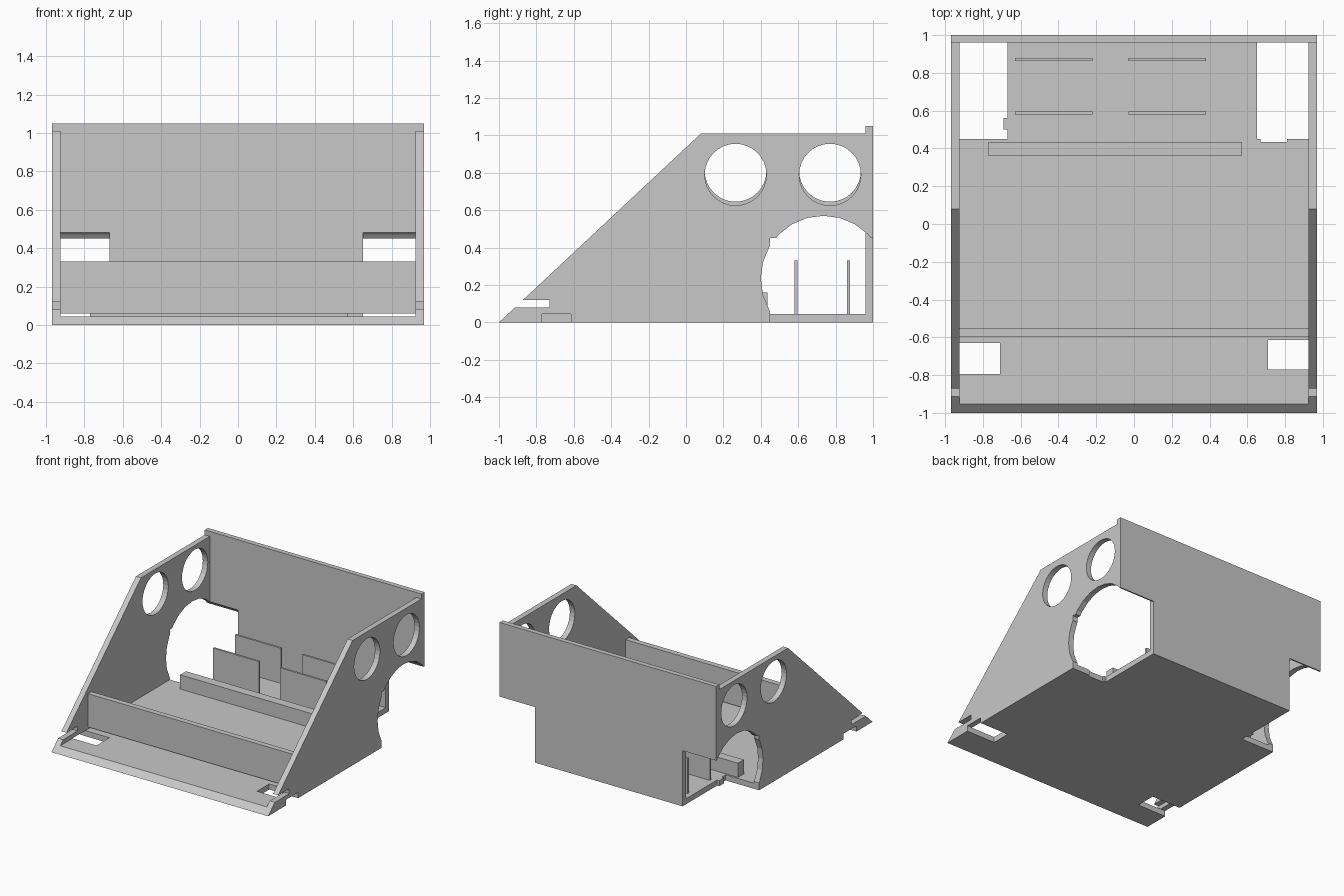
import bpy, bmesh
from math import pi, cos, sin

cube = bpy.data.objects.get("Cube")
if cube:
    bpy.data.objects.remove(cube, do_unlink=True)

grey = bpy.data.materials.new("light grey")
grey.use_nodes = True
colour = (0.58, 0.58, 0.58, 1)
grey.diffuse_color = colour
grey.node_tree.nodes["Principled BSDF"].inputs["Base Color"].default_value = colour


def prism(name, profile, x0, x1):
    """Extrude a (y, z) outline along x."""
    bm = bmesh.new()
    face = bm.faces.new([bm.verts.new((x0, y, z)) for y, z in profile])
    ext = bmesh.ops.extrude_face_region(bm, geom=[face])
    moved = [v for v in ext["geom"] if isinstance(v, bmesh.types.BMVert)]
    bmesh.ops.translate(bm, verts=moved, vec=(x1 - x0, 0, 0))
    bmesh.ops.recalc_face_normals(bm, faces=bm.faces)
    mesh = bpy.data.meshes.new(name)
    bm.to_mesh(mesh)
    bm.free()
    mesh.materials.append(grey)
    ob = bpy.data.objects.new(name, mesh)
    bpy.context.collection.objects.link(ob)
    return ob


def box(name, x, y, z):
    return prism(name, [(y[0], z[0]), (y[1], z[0]), (y[1], z[1]), (y[0], z[1])], *x)


def disc(name, x, y, z, r, sides):
    ring = [(y + r * cos(2 * pi * i / sides), z + r * sin(2 * pi * i / sides))
            for i in range(sides)]
    return prism(name, ring, *x)


def cut(ob, cutters):
    for c in cutters:
        c.hide_render = True
        mod = ob.modifiers.new("cut", 'BOOLEAN')
        mod.operation = 'DIFFERENCE'
        mod.solver = 'EXACT'
        mod.object = c
    bpy.context.view_layer.update()
    result = ob.evaluated_get(bpy.context.evaluated_depsgraph_get())
    mesh = bpy.data.meshes.new_from_object(result)
    ob.modifiers.clear()
    ob.data = mesh


# Main panels
floor = prism("floor", [(-1, 0), (0.96, 0), (0.96, 0.045), (-0.952, 0.045)], -0.925, 0.925)
back = box("back_panel", (-0.97, 0.97), (0.96, 1), (0, 1.05))
outline = [(-1, 0), (0.96, 0), (0.96, 1.01), (0.08, 1.01)]
left = prism("left_side", outline, 0.925, 0.97)
right = prism("right_side", outline, -0.97, -0.925)

# Openings: rear corners, front floor slots, side slots, round windows
rear, front, side = [], {}, {}
for s, inner, y0, y1, zc in ((1, 0.65, -0.77, -0.615, 0.79), (-1, 0.67, -0.795, -0.63, 0.81)):
    span = sorted((s * inner, s * 1.1))
    rear += [box("corner_cutter", span, (0.45, 1.1), (-0.1, 0.45)),
             disc("arch_cutter", span, 0.735, 0.235, 0.335, 24)]
    front[s] = box("floor_slot_cutter", sorted((s * 0.71, s * 1.1)), (y0, y1), (-0.1, 0.046))
    wide = sorted((s * 0.8, s * 1.1))
    side[s] = [box("side_slot_cutter", wide, (-1.1, -0.73), (0.08, 0.12))]
    side[s] += [disc("window_cutter", wide, y, zc, 0.165, 32) for y in (0.265, 0.77)]
notch = box("notch_cutter", (0.67, 0.81), (0.435, 0.6), (-0.1, 0.1))

cut(floor, [rear[0], rear[2], notch, front[1], front[-1]])
cut(back, rear)
cut(left, rear[:2] + [front[1]] + side[1])
cut(right, rear[2:] + [front[-1]] + side[-1])
for c in rear + [notch] + list(front.values()) + side[1] + side[-1]:
    bpy.data.objects.remove(c, do_unlink=True)

# Cross walls and small dividers
box("front_cross_wall", (-0.925, 0.925), (-0.595, -0.55), (0.06, 0.33))
box("rear_cross_bar", (-0.77, 0.57), (0.36, 0.435), (0.045, 0.16))
box("floor_tab", (-0.69, -0.67), (0.5, 0.56), (0, 0.045))
for row, y in (("front", 0.58), ("rear", 0.862)):
    for where, x in (("right", -0.63), ("left", -0.03)):
        box(f"{row}_{where}_divider", (x, x + 0.41), (y, y + 0.016), (0.045, 0.33))
